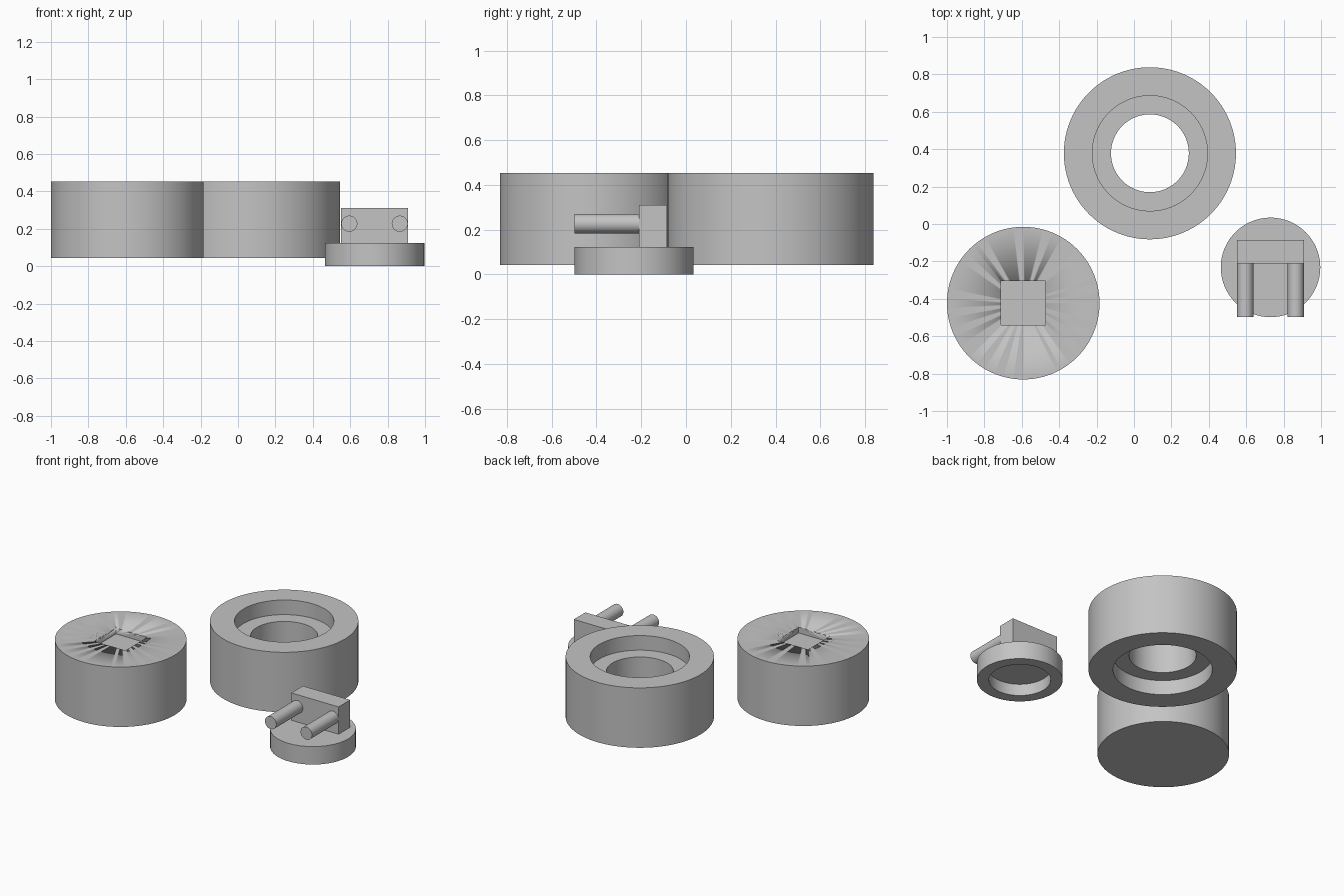
import bpy, bmesh, math
from mathutils import Matrix, Vector

if "Cube" in bpy.data.objects:
    bpy.data.objects.remove(bpy.data.objects["Cube"], do_unlink=True)

# Single plain finish
grey = bpy.data.materials.new("plain grey")
grey.use_nodes = True
grey.diffuse_color = (0.55, 0.55, 0.55, 1)
grey.node_tree.nodes["Principled BSDF"].inputs["Base Color"].default_value = grey.diffuse_color


def finish(name, bm, location):
    bmesh.ops.recalc_face_normals(bm, faces=bm.faces)
    mesh = bpy.data.meshes.new(name)
    bm.to_mesh(mesh)
    bm.free()
    mesh.materials.append(grey)
    ob = bpy.data.objects.new(name, mesh)
    ob.location = location
    bpy.context.collection.objects.link(ob)
    bpy.ops.object.select_all(action="DESELECT")
    ob.select_set(True)
    bpy.context.view_layer.objects.active = ob
    bpy.ops.object.shade_smooth_by_angle(angle=math.radians(30))
    return ob


def lathe(name, profile, location, closed=False, steps=96):
    """Spin a (radius, height) profile around z."""
    bm = bmesh.new()
    verts = [bm.verts.new((r, 0, z)) for r, z in profile]
    ends = verts + verts[:1] if closed else verts
    edges = [bm.edges.new(pair) for pair in zip(ends, ends[1:])]
    bmesh.ops.spin(bm, geom=verts + edges, cent=(0, 0, 0), axis=(0, 0, 1),
                   angle=math.tau, steps=steps)
    bmesh.ops.remove_doubles(bm, verts=bm.verts, dist=0.0005)
    return finish(name, bm, location)


def box(name, low, high):
    low, high = Vector(low), Vector(high)
    bm = bmesh.new()
    bmesh.ops.create_cube(bm, size=1, matrix=Matrix.Diagonal((*(high - low), 1)))
    return finish(name, bm, (low + high) / 2)


BOTTOM, TOP = 0.043, 0.453
STEP = 0.1

# Ring with a stepped bore, counterbored at both ends
lathe("stepped_ring",
      [(0.46, BOTTOM), (0.46, TOP), (0.308, TOP), (0.308, TOP - STEP),
       (0.208, TOP - STEP), (0.208, BOTTOM + STEP),
       (0.308, BOTTOM + STEP), (0.308, BOTTOM)],
      (0.085, 0.378, 0), closed=True)

# Solid drum with a shallow square pocket in its top
cx, cy, half = -0.592, -0.423, 0.118
drum = lathe("drum", [(0, BOTTOM), (0.408, BOTTOM), (0.408, TOP), (0, TOP)], (cx, cy, 0))
cutter = box("pocket_cutter", (cx - half, cy - half, TOP - 0.04),
             (cx + half, cy + half, TOP + 0.1))
cutter.hide_render = True
cut = drum.modifiers.new("pocket", "BOOLEAN")
cut.operation = "DIFFERENCE"
cut.solver = "EXACT"
cut.object = cutter
bpy.context.view_layer.objects.active = drum
bpy.ops.object.modifier_apply(modifier=cut.name)
bpy.data.objects.remove(cutter, do_unlink=True)

# Cap, hollow underneath
px, py, cap_top = 0.73, -0.232, 0.123
lathe("cap", [(0, cap_top), (0.266, cap_top), (0.266, 0), (0.192, 0),
              (0.192, 0.08), (0, 0.08)], (px, py, 0))

# Upright block standing on the cap
box("upright_block", (px - 0.179, -0.21, cap_top), (px + 0.179, -0.085, 0.31))

# Pair of pins reaching forward from the block
for side, x in (("right", -1), ("left", 1)):
    pin = lathe(side + "_pin", [(0, 0), (0.043, 0), (0.043, 0.287), (0, 0.287)],
                (px + x * 0.135, -0.21, 0.227), steps=48)
    pin.rotation_euler.x = math.pi / 2
